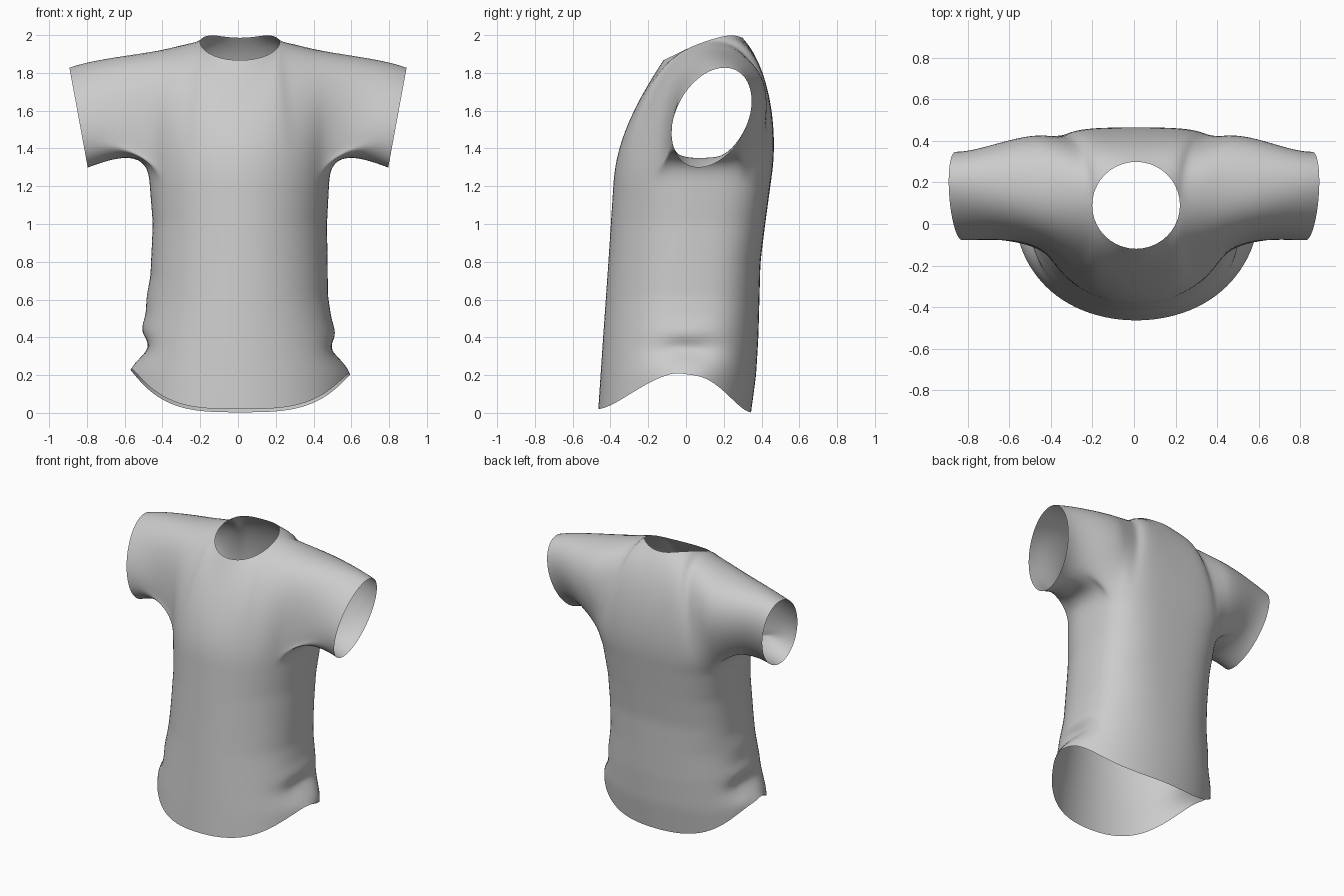
import bpy, bmesh
from math import sin, cos, radians, pi
from mathutils import Vector

cube = bpy.data.objects.get("Cube")
if cube:
    bpy.data.objects.remove(cube)

CHEST = 1.23     # height where the body tube meets the yoke and sleeves
SHIFT = 0.01     # slight sideways lean of the body
STEP = 7.5       # degrees between columns
HALF = 60        # half the angle covered by each yoke panel
ROWS = 12        # rows in a yoke panel
NECK = .625      # share of the yoke columns that end at the neckline

# (height, value) profiles of the body tube
WIDTH_L = [(0, .59), (.22, .585), (.28, .535), (.34, .475), (.42, .51), (.5, .485),
           (.62, .467), (.8, .465), (1, .462), (1.23, .474)]
WIDTH_R = [(0, .585), (.24, .58), (.3, .52), (.35, .475), (.44, .525), (.52, .5),
           (.62, .495), (.72, .475), (1, .462), (1.23, .48)]
WIDTH = [(0, .59), (.2, .57), (.6, .485), (1, .462), (1.23, .476)]
FRONT = [(0, -.467), (.4, -.44), (.8, -.412), (1.23, -.384)]
BACK = [(0, .345), (.2, .372), (.4, .384), (.8, .395), (1, .42), (1.23, .451)]
NECK_Z = [(-.13, 1.862), (-.05, 1.9), (.05, 1.95), (.2, 1.998), (.26, 2.0), (.31, 1.982)]


def sample(table, t):
    for (a, va), (b, vb) in zip(table, table[1:]):
        if t <= b:
            return va + (vb - va) * max(0, (t - a) / (b - a))
    return table[-1][1]


def hermite(p0, m0, p1, m1, t):
    a, b = t * t * (3 - 2 * t), t * (1 - t)
    return p0 * (1 - a) + p1 * a + m0 * (b * (1 - t)) - m1 * (b * t)


def power(v, e):
    return (1 if v >= 0 else -1) * abs(v) ** e


def body(deg, z):
    """Point on the body tube: round in front, squarer towards the upper back."""
    c, s = cos(radians(deg)), sin(radians(deg))
    e = 1 if s < 0 else 1 - .4 * z / CHEST
    # folds pinch only the side seams
    w = sample(WIDTH, z)
    w += (sample(WIDTH_L if c > 0 else WIDTH_R, z) - w) * c ** 10
    mid = .05 * z / CHEST
    depth = mid - sample(FRONT, z) if s < 0 else sample(BACK, z) - mid
    return Vector((SHIFT + w * power(c, e), mid + depth * power(s, e), z))


def hem(deg):
    c, s = cos(radians(deg)), sin(radians(deg))
    return (.02 if s < 0 else .003) + (.2 if c > 0 else .225) * abs(c) ** 3.4


def yoke_top(u, side):
    """End point and tangent of a yoke column, at the neckline or shoulder ridge."""
    reach = .5 + .45 * abs(u) if side < 0 else .85 + .2 * abs(u)
    if abs(u) <= NECK:
        phi = u / NECK * pi / 2
        y = .09 + side * .213 * cos(phi)
        p = Vector((SHIFT + .215 * sin(phi), y, sample(NECK_Z, y)))
        centre = Vector((0, .35, .55)) if side < 0 else Vector((0, -.45, .5))
        ridge = Vector((0, -side * reach, -side * .25 * reach))
        return p, ridge.lerp(centre, cos(phi) ** 1.5)
    k = (abs(u) - NECK) / (1 - NECK)
    p = Vector((SHIFT + power(u, 0) * (.215 + .2 * k), .09 + .075 * k, 1.966 - .042 * k))
    return p, Vector((0, -side * reach, -side * reach * .25 * (1 - k)))


def yoke_column(deg, side):
    u = (deg + 90) / HALF if side < 0 else (90 - deg) / HALF
    start = body(deg, CHEST)
    m0 = (start - body(deg, CHEST - .1)).normalized() * .7
    if side > 0:
        m0.y += .03 + .3 * u * u
    end, m1 = yoke_top(u, side)
    return [hermite(start, m0, end, m1, r / ROWS) for r in range(ROWS + 1)]


bm = bmesh.new()


def skin(lines, closed=False):
    """Quads between neighbouring lines of points."""
    grid = [[bm.verts.new(p) for p in line] for line in lines]
    for a, b in zip(grid, grid[1:]):
        n = len(a)
        for i in range(n if closed else n - 1):
            j = (i + 1) % n
            bm.faces.new((a[i], a[j], b[j], b[i]))


# Body tube from curved hem to chest
angles = [i * STEP for i in range(int(360 / STEP))]
rings = 30
skin([[body(d, hem(d) + (CHEST - hem(d)) * r / rings) for d in angles]
      for r in range(rings + 1)], closed=True)

# Front and back yoke around the neckline
spread = [-HALF + i * STEP for i in range(int(2 * HALF / STEP) + 1)]
front = [yoke_column(d - 90, -1) for d in spread]
back = [yoke_column(90 - d, 1) for d in spread]
skin(front)
skin(back)

# Angles of the armhole points around the sleeve
ARM = 90 - HALF
side_angles = [-ARM + i * STEP for i in range(int(2 * ARM / STEP) + 1)]
UNDER = len(side_angles) - 1
cuff_table = [(0, 220), (UNDER, 320), (UNDER + ROWS, 450), (UNDER + 2 * ROWS, 580)]


def sleeve(s):
    f, f2 = (front[-1], front[-2]) if s > 0 else (front[0], front[1])
    b, b2 = (back[-1], back[-2]) if s > 0 else (back[0], back[1])
    under = [d if s > 0 else 180 - d for d in side_angles]
    # armhole loop: under the arm, up the back, down the front
    loop = [body(d, CHEST) for d in under] + b[1:] + f[-2:0:-1]
    dirs = [body(d, CHEST) - body(d, CHEST - .05) for d in under]
    dirs += [p - q for p, q in zip(b[1:], b2[1:])]
    dirs += [p - q for p, q in zip(f[-2:0:-1], f2[-2:0:-1])]
    dirs = [d.normalized() for d in dirs]
    n = len(dirs)
    for _ in range(3):
        dirs = [(dirs[i - 1] + dirs[i] * 2 + dirs[(i + 1) % n]).normalized() for i in range(n)]
    # slanted oval cuff
    cuff = []
    for i in range(n):
        a = radians(sample(cuff_table, i))
        z = 1.563 + .266 * sin(a)
        cuff.append(Vector((s * (.795 + .184 * (z - 1.297)),
                            .135 + .202 * cos(a) + .07 * sin(a), z)))
    out = Vector((s * .38, 0, -.14))
    skin([[hermite(p, d * (.4 + .15 * max(0, d.z)), q, out, t / 14)
           for p, d, q in zip(loop, dirs, cuff)] for t in range(15)], closed=True)


sleeve(1)
sleeve(-1)

# Sew the panels together
bmesh.ops.remove_doubles(bm, verts=bm.verts, dist=.0008)
bmesh.ops.recalc_face_normals(bm, faces=bm.faces)
front_face = min(bm.faces, key=lambda face: face.calc_center_median().y)
if front_face.normal.y > 0:
    bmesh.ops.reverse_faces(bm, faces=bm.faces)
mesh = bpy.data.meshes.new("shirt")
bm.to_mesh(mesh)
bm.free()
shirt = bpy.data.objects.new("shirt", mesh)
bpy.context.collection.objects.link(shirt)

# Plain grey cloth
cloth = bpy.data.materials.new("grey_cloth")
cloth.use_nodes = True
grey = (.6, .6, .6, 1)
cloth.diffuse_color = grey
cloth.node_tree.nodes["Principled BSDF"].inputs["Base Color"].default_value = grey
mesh.materials.append(cloth)

for poly in mesh.polygons:
    poly.use_smooth = True
soft = shirt.modifiers.new("soft", 'SUBSURF')
soft.levels = soft.render_levels = 1
